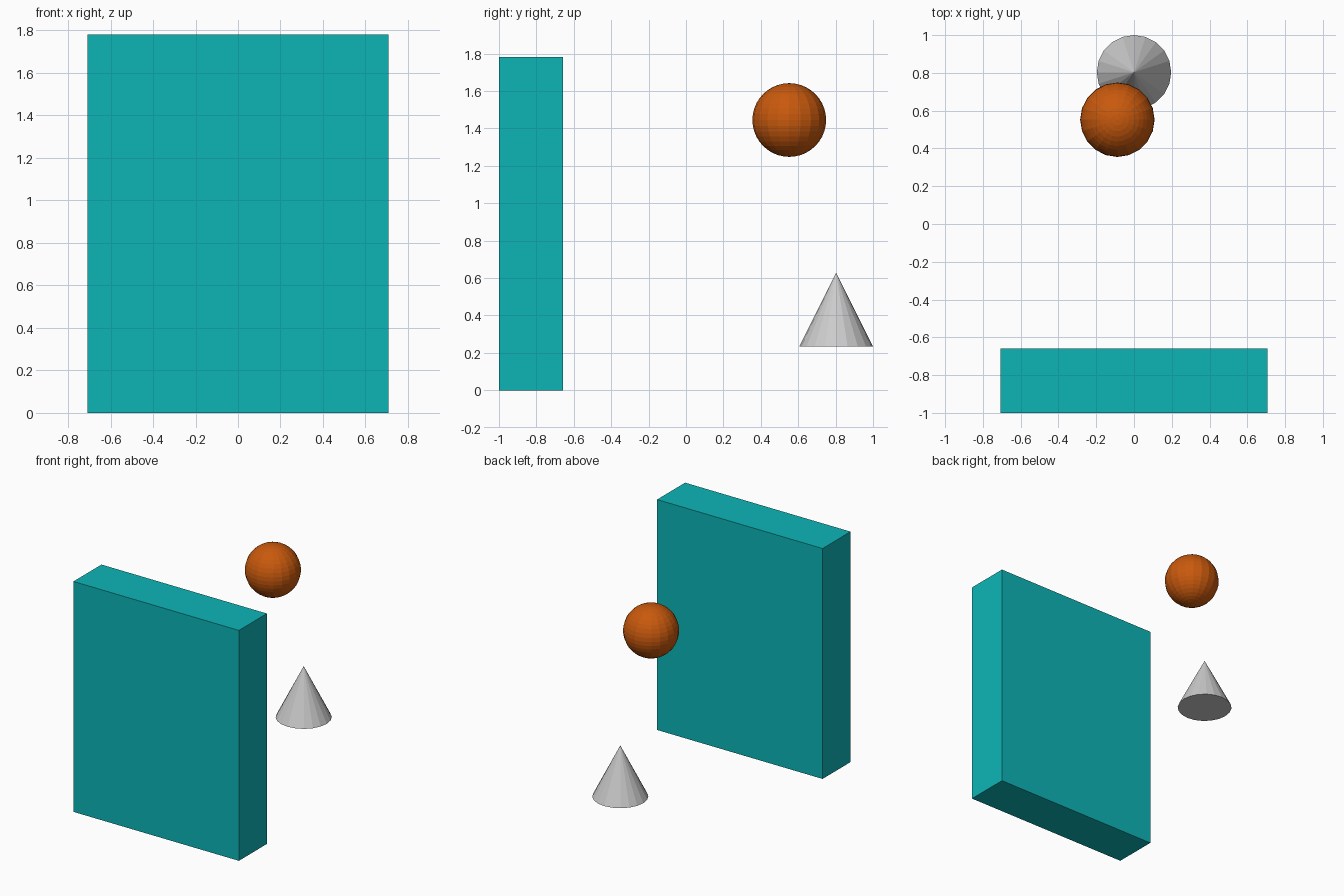
import bpy

if "Cube" in bpy.data.objects:
    bpy.data.objects.remove(bpy.data.objects["Cube"])


def finish(name, color=None):
    """Name the newest object and give it a flat colour."""
    ob = bpy.context.object
    ob.name = name
    if color:
        mat = bpy.data.materials.new(name + "_colour")
        mat.diffuse_color = (*color, 1)
        mat.use_nodes = True
        mat.node_tree.nodes["Principled BSDF"].inputs["Base Color"].default_value = mat.diffuse_color
        ob.data.materials.append(mat)
    return ob


RADIUS = 0.197

# Upright slab at the front
bpy.ops.mesh.primitive_cube_add(size=1, location=(0, -0.829, 0.891))
slab = finish("slab", (0.004, 0.46, 0.47))
slab.scale = (1.416, 0.342, 1.782)

# Floating faceted ball
bpy.ops.mesh.primitive_uv_sphere_add(segments=20, ring_count=20, radius=RADIUS,
                                     location=(-0.088, 0.552, 1.445))
finish("ball", (0.58, 0.1, 0.004))

# Floating faceted cone with a closed base
bpy.ops.mesh.primitive_cone_add(vertices=20, radius1=RADIUS, radius2=0, depth=2 * RADIUS,
                                location=(0, 0.803, 0.431))
finish("cone")
